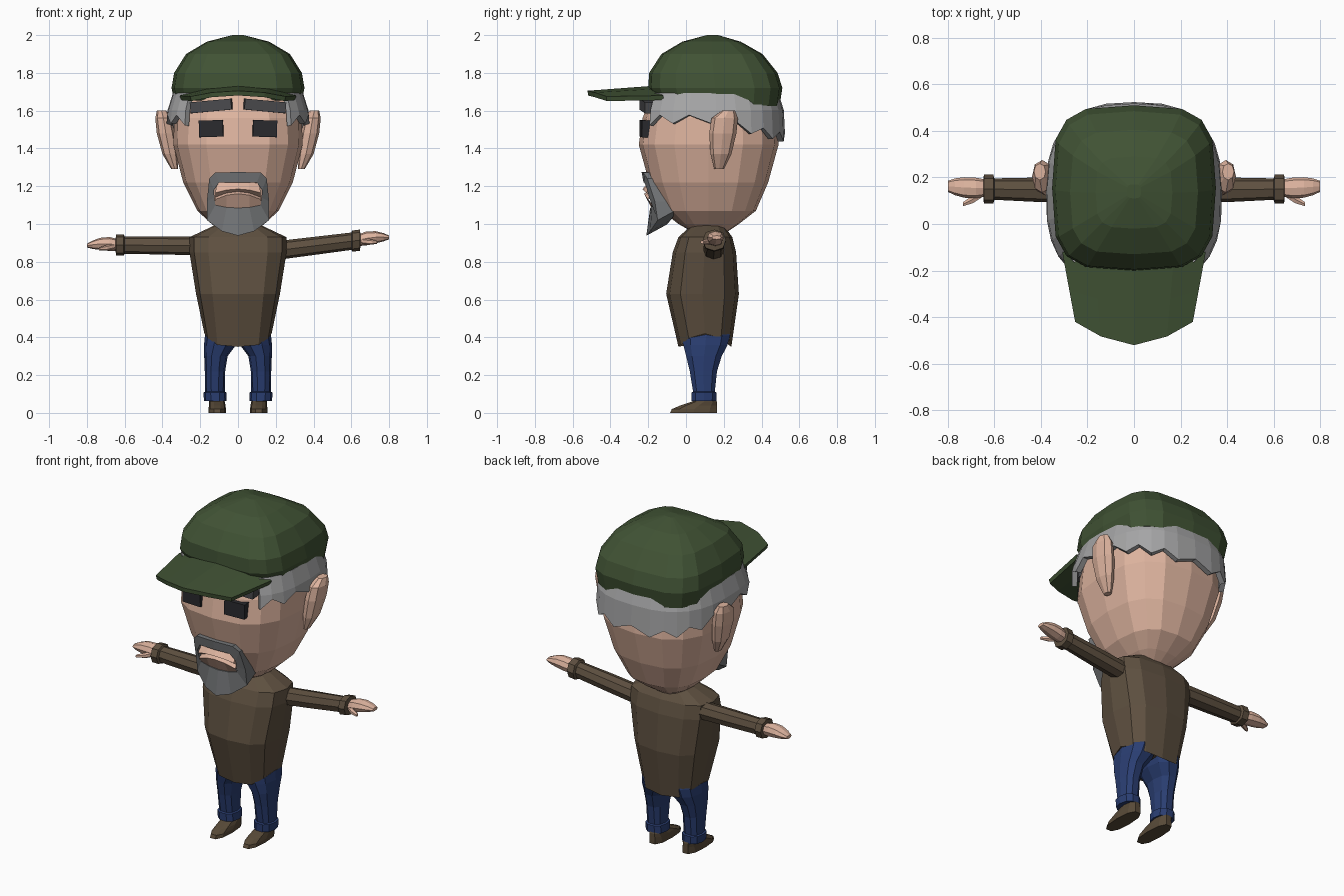
import bpy, bmesh, math
from mathutils import Vector


def material(name, rgb):
    # sRGB 0-255 to linear
    m = bpy.data.materials.new(name)
    m.diffuse_color = [*[((c / 255 + 0.055) / 1.055) ** 2.4 for c in rgb], 1]
    return m


SKIN = material("skin", (222, 180, 159))
GREEN = material("cap_green", (64, 82, 52))
BROWN = material("sweater_brown", (94, 80, 64))
BLUE = material("denim_blue", (42, 62, 114))
LEATHER = material("shoe_brown", (88, 74, 56))
SILVER = material("hair_silver", (165, 165, 166))
GREY = material("beard_grey", (116, 118, 120))
CHARCOAL = material("brow_charcoal", (74, 74, 77))
BLACK = material("eye_black", (42, 42, 46))


def finish(name, bm, mat):
    bmesh.ops.recalc_face_normals(bm, faces=bm.faces)
    me = bpy.data.meshes.new(name)
    bm.to_mesh(me)
    bm.free()
    me.materials.append(mat)
    ob = bpy.data.objects.new(name, me)
    bpy.context.collection.objects.link(ob)
    return ob


def skin_rows(bm, rows, closed):
    n = len(rows[0])
    for a, b in zip(rows, rows[1:]):
        for i in range(n if closed else n - 1):
            j = (i + 1) % n
            bm.faces.new((a[i], a[j], b[j], b[i]))


def squircle(t, e):
    c, s = math.cos(t), math.sin(t)
    return (math.copysign(abs(c) ** (2 / e), c), math.copysign(abs(s) ** (2 / e), s))


def loft(name, rings, mat, n=12, e=2.0, place=lambda p: p):
    """Rings of (height, centre x, centre y, half x, half y), capped at both ends."""
    bm = bmesh.new()
    rows = []
    for z, cx, cy, hx, hy in rings:
        row = []
        for i in range(n):
            u, v = squircle(2 * math.pi * i / n, e)
            row.append(bm.verts.new(place(Vector((cx + hx * u, cy + hy * v, z)))))
        rows.append(row)
    skin_rows(bm, rows, True)
    bm.faces.new(rows[0])
    bm.faces.new(rows[-1])
    return finish(name, bm, mat)


def body(rows):
    """(z, half x, front y, back y) to loft rings."""
    return [(z, 0, (f + b) / 2, hx, (b - f) / 2) for z, hx, f, b in rows]


def sheet(name, rows, mat, thick=0, closed=False):
    bm = bmesh.new()
    skin_rows(bm, [[bm.verts.new(p) for p in r] for r in rows], closed)
    ob = finish(name, bm, mat)
    if thick:
        mod = ob.modifiers.new("thickness", "SOLIDIFY")
        mod.thickness, mod.offset = thick, 0
    return ob


def box(name, centre, size, mat, rot):
    bm = bmesh.new()
    bmesh.ops.create_cube(bm, size=1)
    bmesh.ops.scale(bm, vec=size, verts=bm.verts)
    ob = finish(name, bm, mat)
    ob.location, ob.rotation_euler = centre, rot
    return ob


# Head
loft("head", body([
    (0.96, 0.08, 0.03, 0.22), (1.0, 0.14, -0.04, 0.28), (1.07, 0.215, -0.13, 0.37),
    (1.22, 0.29, -0.195, 0.435), (1.42, 0.342, -0.25, 0.49),
    (1.56, 0.338, -0.23, 0.48), (1.72, 0.30, -0.17, 0.44)]), SKIN, 16, 2.7)

# Cap crown, with the rim dipping toward the back
def cap_tilt(p):
    if p.z < 1.7:
        p.z -= 0.05 * (p.y - 0.15)
    return p

loft("cap_crown", body([
    (1.64, 0.335, -0.17, 0.495), (1.72, 0.352, -0.20, 0.51), (1.80, 0.338, -0.195, 0.485),
    (1.90, 0.275, -0.13, 0.405), (1.965, 0.165, -0.02, 0.29), (2.0, 0.03, 0.11, 0.17)]),
    GREEN, 16, 3.6, cap_tilt)

# Cap brim, arched across its width
brim = []
for back in (1, 0.45, 0):
    row = []
    for u in (-1, -0.56, 0, 0.56, 1):
        edge = -0.52 + 0.10 * abs(u) ** 1.7
        row.append((u * (0.25 + 0.055 * back), edge + (-0.12 - edge) * back,
                    1.693 + 0.03 * back - (0.03 + 0.025 * back) * u * u))
    brim.append(row)
sheet("cap_brim", brim, GREEN, 0.025)

# Hair band around the sides and back with a jagged lower edge
hair = [[], [], []]
COLS = 22
for i in range(COLS + 1):
    t = math.radians(-48 + 276 * i / COLS)
    u, v = squircle(t, 2.7)
    low = 1.545 - 0.095 * max(0, v) + (0.03 if i % 2 else -0.015)
    if i in (0, COLS):
        low = 1.52
    for row, grow, z in ((hair[0], -0.01, 1.69), (hair[1], 0.018, 1.60), (hair[2], 0.024, low)):
        row.append(((0.34 + grow) * u, 0.125 + (0.36 + grow) * v, z))
sheet("hair", hair, SILVER, 0.03)

# Ears, eyes and eyebrows
for s, side in ((-1, "left"), (1, "right")):
    loft(f"{side}_ear", [(1.29, s * 0.335, 0.175, 0.018, 0.025), (1.37, s * 0.36, 0.185, 0.04, 0.055),
                         (1.48, s * 0.382, 0.195, 0.048, 0.072), (1.56, s * 0.395, 0.205, 0.043, 0.07),
                         (1.60, s * 0.405, 0.225, 0.025, 0.035)], SKIN, 8, 2.2)
    box(f"{side}_eye", (s * 0.14, -0.207, 1.505), (0.128, 0.066, 0.088), BLACK, (0, s * 0.03, s * 0.1))
    box(f"{side}_eyebrow", (s * 0.14, -0.195, 1.625), (0.22, 0.075, 0.058), CHARCOAL, (0, s * 0.09, s * 0.13))

# Goatee ring: inner wall, front face, outer wall
inner = [(0, 1.22, -0.225), (0.1, 1.22, -0.22), (0.127, 1.18, -0.205), (0.125, 1.14, -0.195),
         (0.12, 1.10, -0.18), (0.06, 1.088, -0.185), (0, 1.085, -0.19)]
outer = [(0, 1.275, -0.235), (0.12, 1.272, -0.225), (0.152, 1.24, -0.205), (0.165, 1.12, -0.165),
         (0.165, 1.02, -0.15), (0.085, 0.962, -0.19), (0, 0.938, -0.21)]


def ring(half, dy=0, lift=0):
    whole = half + [(-x, z, y) for x, z, y in half[-2:0:-1]]
    return [(x, y + dy, z + lift * (z < 1.05)) for x, z, y in whole]


sheet("goatee", [ring(inner, 0.08), ring(inner), ring(outer), ring(outer, 0.11, 0.06)], GREY, 0, True)

# Lips inside the goatee
sheet("mouth", [[(u * w, y + 0.02 * u * u, z - drop * u * u) for u in (-1, -0.5, 0, 0.5, 1)]
                for z, y, w, drop in ((1.23, -0.19, 0.11, 0), (1.185, -0.23, 0.12, 0.02),
                                      (1.172, -0.195, 0.12, 0.03), (1.16, -0.222, 0.12, 0.03),
                                      (1.08, -0.18, 0.125, 0))], SKIN)

# Sweater body, with the hem raised at the sides
def hem(p):
    if p.z < 0.4:
        p.z += 0.065 * (p.x / 0.175) ** 4
    return p

loft("sweater_body", body([
    (0.35, 0.178, -0.04, 0.24), (0.63, 0.222, -0.105, 0.28), (0.85, 0.257, -0.07, 0.265),
    (0.93, 0.257, -0.04, 0.245), (0.995, 0.12, 0.03, 0.2)]), BROWN, 12, 2.8, hem)

# Arms, hands, legs and shoes
for s, side in ((-1, "left"), (1, "right")):
    z0, rise = (0.885, 0.01) if s < 0 else (0.865, 0.125)

    def along(p, s=s, z0=z0, rise=rise):
        # turn a vertical loft into a sideways arm
        return Vector((s * p.z, p.y, z0 + rise * (p.z - 0.25) + p.x))

    loft(f"{side}_sleeve", [(0.18, 0, 0.145, 0.05, 0.055), (0.40, 0, 0.147, 0.048, 0.053),
                            (0.60, 0, 0.15, 0.046, 0.046), (0.605, 0, 0.15, 0.056, 0.062),
                            (0.645, 0, 0.15, 0.056, 0.062), (0.648, 0, 0.15, 0.035, 0.04)],
         BROWN, 8, 2.3, along)
    loft(f"{side}_hand", [(0.63, 0, 0.155, 0.03, 0.035), (0.68, 0.005, 0.155, 0.037, 0.044),
                          (0.73, 0.005, 0.157, 0.032, 0.044), (0.77, 0, 0.16, 0.022, 0.036),
                          (0.80, -0.005, 0.162, 0.01, 0.024)], SKIN, 8, 2.4, along)
    loft(f"{side}_thumb", [(0.65, -0.005, 0.135, 0.016, 0.02), (0.69, -0.015, 0.108, 0.016, 0.02),
                           (0.735, -0.022, 0.085, 0.009, 0.01)], SKIN, 6, 2, along)
    loft(f"{side}_trouser_leg", [
        (0.062, s * 0.12, 0.095, 0.06, 0.068), (0.108, s * 0.122, 0.095, 0.061, 0.07),
        (0.112, s * 0.122, 0.095, 0.052, 0.06), (0.22, s * 0.122, 0.092, 0.054, 0.075),
        (0.30, s * 0.117, 0.095, 0.062, 0.098), (0.36, s * 0.095, 0.103, 0.085, 0.122),
        (0.41, s * 0.085, 0.106, 0.09, 0.132), (0.47, s * 0.085, 0.106, 0.08, 0.11)], BLUE, 10, 2.4)
    loft(f"{side}_shoe", [(0, s * 0.11, 0.04, 0.046, 0.13), (0.02, s * 0.11, 0.045, 0.046, 0.125),
                          (0.04, s * 0.11, 0.068, 0.044, 0.10), (0.06, s * 0.112, 0.098, 0.042, 0.068),
                          (0.085, s * 0.115, 0.10, 0.038, 0.055)], LEATHER, 10, 2.5)
